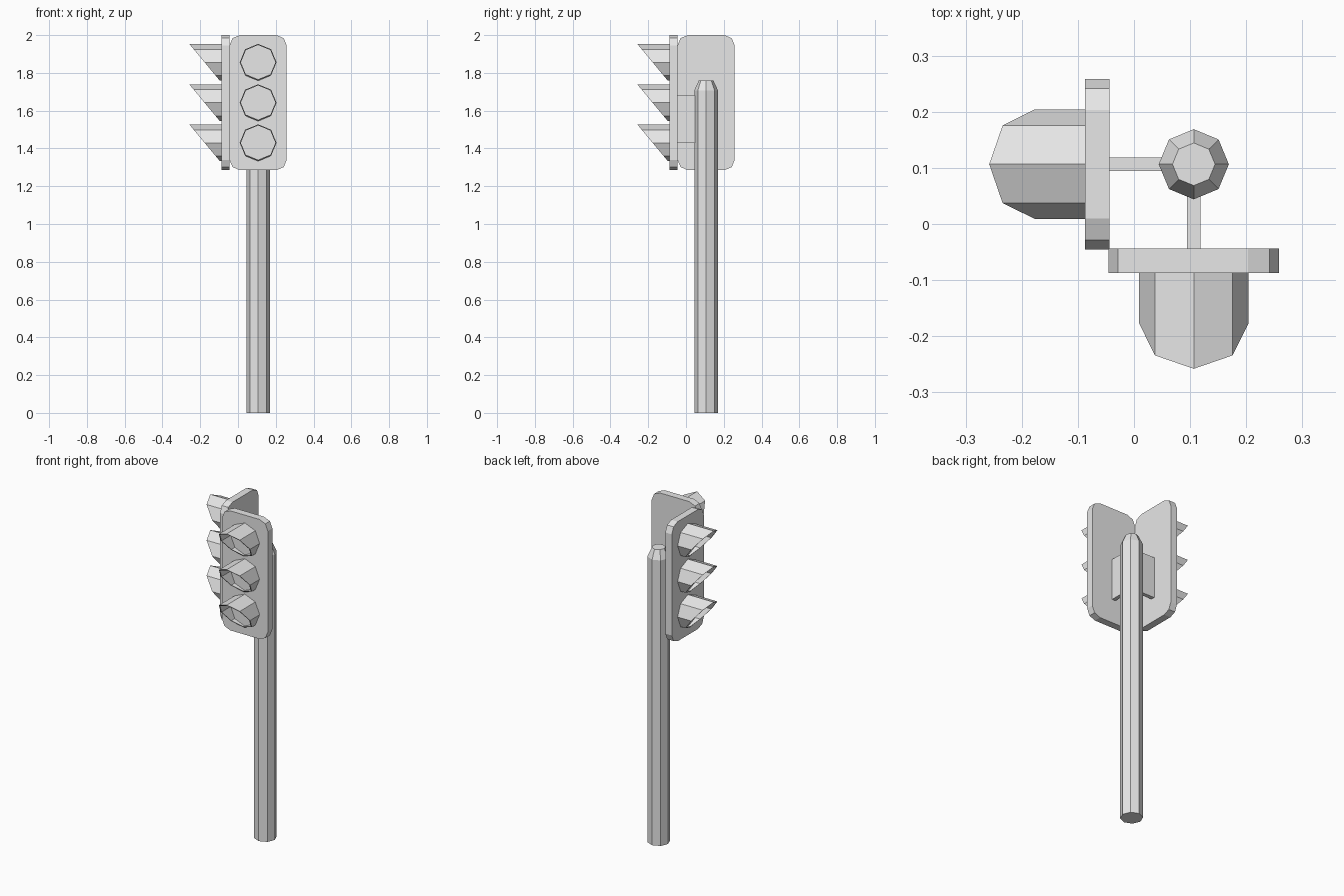
import bpy, bmesh, math
from mathutils import Matrix

if "Cube" in bpy.data.objects:
    bpy.data.objects.remove(bpy.data.objects["Cube"])

C = 0.1065                      # pole axis in x and y
SWAP = Matrix(((0, 1, 0, 0), (1, 0, 0, 0), (0, 0, 1, 0), (0, 0, 0, 1)))  # mirror over x = y

grey = bpy.data.materials.new("light grey")
grey.diffuse_color = (0.8, 0.8, 0.8, 1)
grey.use_nodes = True
grey.node_tree.nodes["Principled BSDF"].inputs["Base Color"].default_value = grey.diffuse_color


def finish(name, bm, swap=False):
    if swap:
        bm.transform(SWAP)
    bmesh.ops.recalc_face_normals(bm, faces=bm.faces[:])
    me = bpy.data.meshes.new(name)
    bm.to_mesh(me)
    bm.free()
    me.materials.append(grey)
    ob = bpy.data.objects.new(name, me)
    bpy.context.collection.objects.link(ob)


def loft(bm, rings):
    """Skin closed rings of points and cap both ends."""
    vs = [[bm.verts.new(p) for p in r] for r in rings]
    n = len(vs[0])
    for a, b in zip(vs, vs[1:]):
        for i in range(n):
            j = (i + 1) % n
            bm.faces.new((a[i], a[j], b[j], b[i]))
    bm.faces.new(vs[0])
    bm.faces.new(vs[-1])


def octagon(r):
    return [(r * math.cos(i * math.pi / 4), r * math.sin(i * math.pi / 4)) for i in range(8)]


# Pole with a tapered top
bm = bmesh.new()
loft(bm, [[(C + x, C + y, z) for x, y in octagon(r)]
          for r, z in ((0.0625, 0), (0.0625, 1.708), (0.038, 1.761))])
finish("pole", bm)


def panel_outline():
    """Rectangle with two-segment rounded corners."""
    hx, hz, r = 0.1515, 0.3575, 0.055
    pts = []
    for k, (sx, sz) in enumerate(((1, 1), (-1, 1), (-1, -1), (1, -1))):
        for s in range(3):
            a = (k + s / 2) * math.pi / 2
            pts.append((C + sx * (hx - r) + r * math.cos(a),
                        1.6425 + sz * (hz - r) + r * math.sin(a)))
    return pts


# Two signal heads, the side one mirrored across the diagonal
for side, swap in (("front", False), ("side", True)):
    bm = bmesh.new()
    loft(bm, [[(x, y, z) for x, z in panel_outline()] for y in (-0.087, -0.044)])
    finish(side + "_panel", bm, swap)

    # Bracket plate to the pole
    bm = bmesh.new()
    loft(bm, [[(C + sx * 0.012, y, 1.555 + sz * 0.125)
               for sx, sz in ((1, 1), (-1, 1), (-1, -1), (1, -1))] for y in (-0.05, 0.09)])
    finish(side + "_bracket", bm, swap)

    # Hollow slanted hoods, each closed by a lens at the back
    for name, zc in (("upper", 1.856), ("middle", 1.642), ("lower", 1.43)):
        R, r = 0.0975, 0.0915

        def ring(rad, y=None):
            return [(C + x, -0.177 - 0.081 * z / R if y is None else y, zc + z)
                    for x, z in octagon(rad)]
        bm = bmesh.new()
        loft(bm, [ring(R, -0.08), ring(R), ring(r), ring(r, -0.09)])
        finish(f"{side}_{name}_hood", bm, swap)
